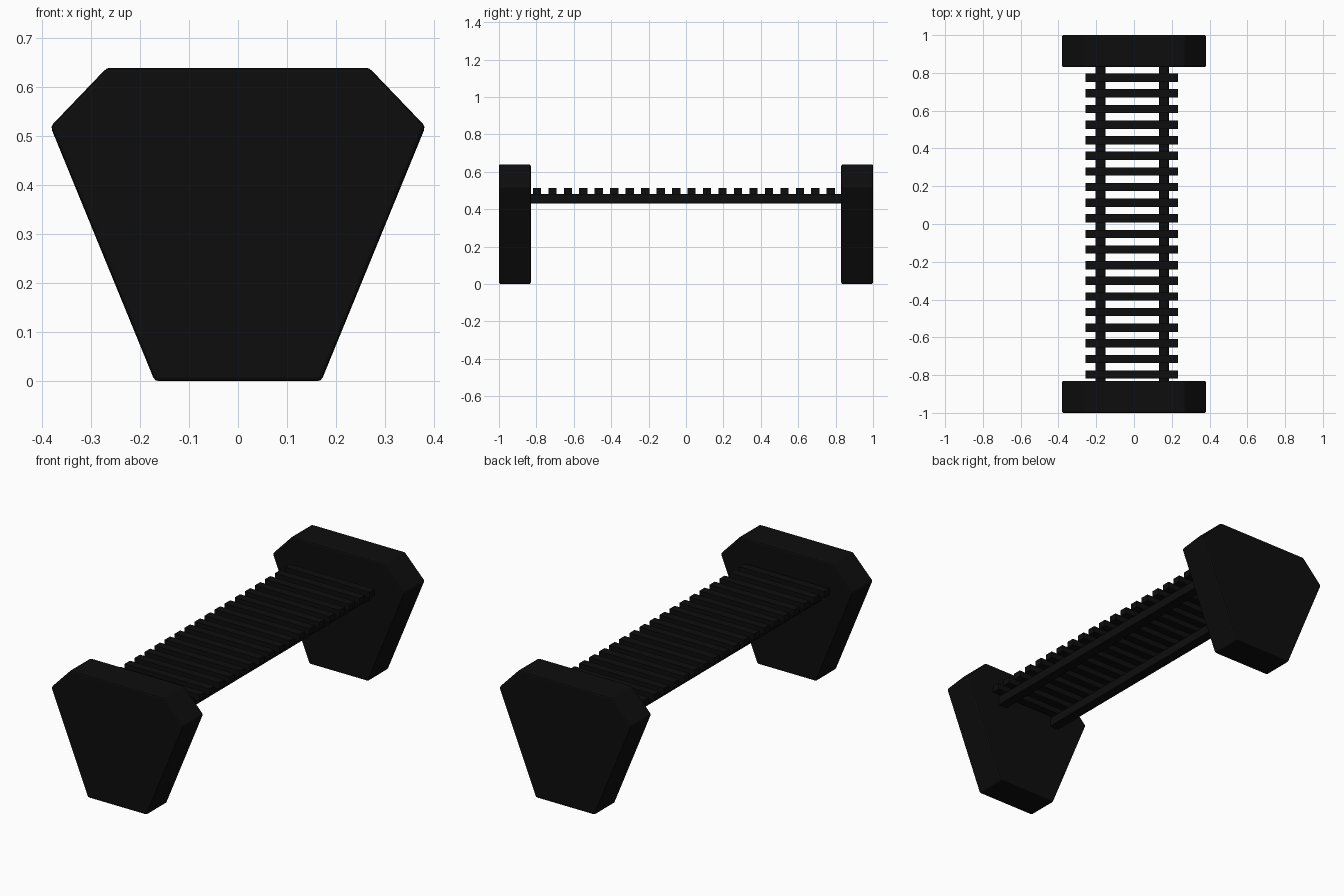
import bpy, bmesh

if "Cube" in bpy.data.objects:
    bpy.data.objects.remove(bpy.data.objects["Cube"])

black = bpy.data.materials.new("black_paint")
black.diffuse_color = (0.004, 0.004, 0.004, 1)
black.use_nodes = True
black.node_tree.nodes["Principled BSDF"].inputs["Base Color"].default_value = black.diffuse_color


def finish(name, bm, bevel=0.0, segments=2):
    bmesh.ops.recalc_face_normals(bm, faces=bm.faces)
    mesh = bpy.data.meshes.new(name)
    bm.to_mesh(mesh)
    bm.free()
    mesh.materials.append(black)
    ob = bpy.data.objects.new(name, mesh)
    bpy.context.collection.objects.link(ob)
    if bevel:
        mod = ob.modifiers.new("bevel", 'BEVEL')
        mod.width = bevel
        mod.segments = segments
    return ob


def add_box(bm, x, y, z):
    """Box from (min, max) pairs on each axis."""
    verts = bmesh.ops.create_cube(bm, size=1)["verts"]
    for v in verts:
        for i, (lo, hi) in enumerate((x, y, z)):
            v.co[i] = hi if v.co[i] > 0 else lo


# End supports: tapered six-sided slabs
half = [(0.17, 0.0), (0.383, 0.52), (0.268, 0.64)]
profile = half + [(-x, z) for x, z in reversed(half)]
for name, y0 in (("front_support", -1.0), ("back_support", 0.83)):
    bm = bmesh.new()
    face = bm.faces.new([bm.verts.new((x, y0, z)) for x, z in profile])
    ext = bmesh.ops.extrude_face_region(bm, geom=[face])["geom"]
    new = [g for g in ext if isinstance(g, bmesh.types.BMVert)]
    bmesh.ops.translate(bm, verts=new, vec=(0, 0.17, 0))
    finish(name, bm, 0.008)

# Two long rails under the seat
for name, cx in (("left_rail", -0.177), ("right_rail", 0.158)):
    bm = bmesh.new()
    add_box(bm, (cx - 0.026, cx + 0.026), (-0.84, 0.84), (0.43, 0.481))
    finish(name, bm, 0.003, 1)

# Row of seat slats across the rails
count, first, step = 20, -0.797, 0.0827
bm = bmesh.new()
for i in range(count):
    y = first + i * step
    add_box(bm, (-0.256, 0.234), (y - 0.022, y + 0.022), (0.48, 0.513))
finish("seat_slats", bm)
